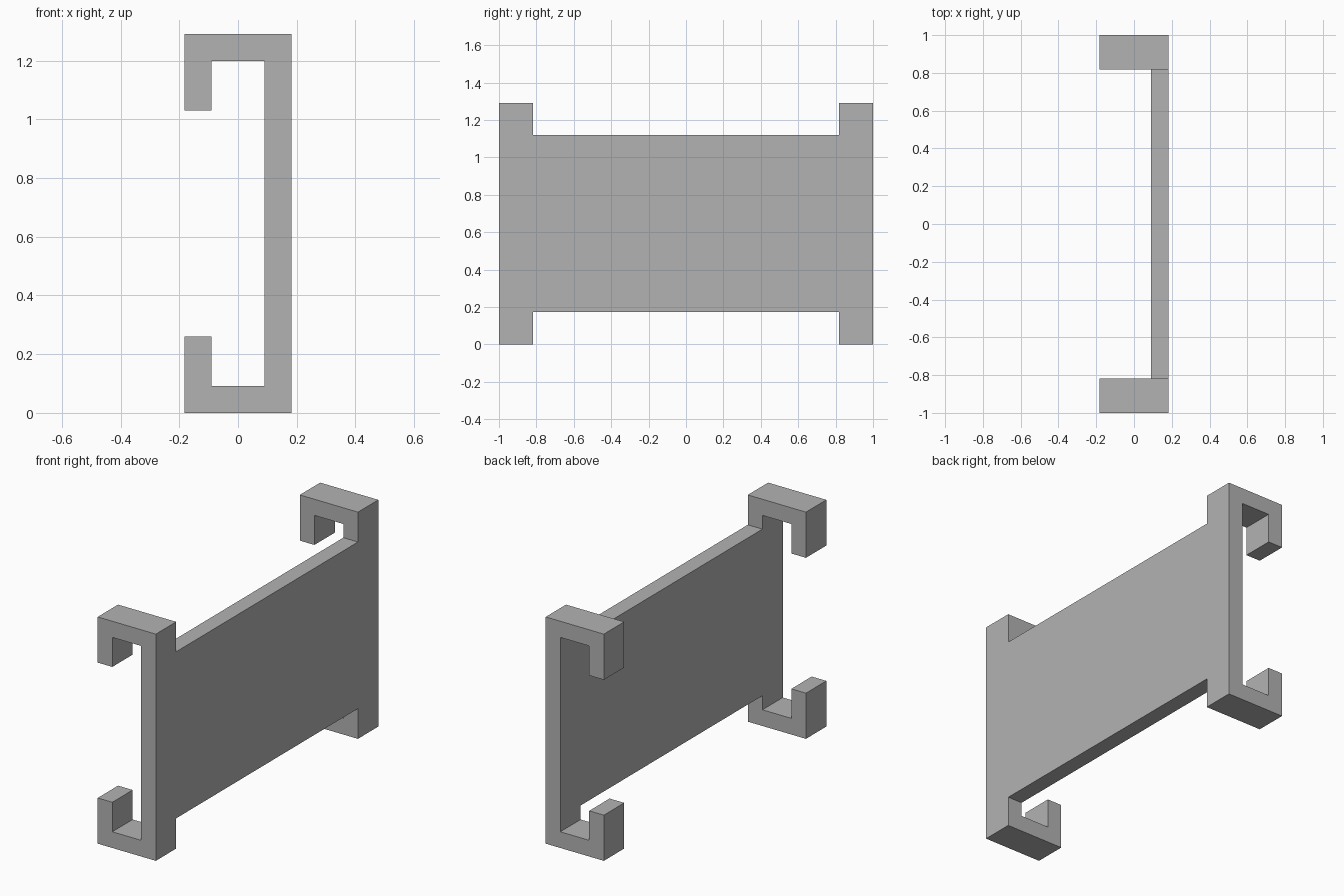
import bpy
import bmesh

cube = bpy.data.objects.get("Cube")
if cube:
    bpy.data.objects.remove(cube, do_unlink=True)

# Overall sizes
HALF_X, HALF_Y, HEIGHT = 0.183, 1.0, 1.29
WALL = 0.092
CLIP_IN = 0.817
LIP = 0.26
PANEL_LOW, PANEL_HIGH = 0.172, 1.12
INNER = HALF_X - WALL

grey = bpy.data.materials.new("plain grey")
grey.use_nodes = True
colour = (0.45, 0.45, 0.45, 1)
grey.diffuse_color = colour
grey.node_tree.nodes["Principled BSDF"].inputs["Base Color"].default_value = colour


def extrude_profile(name, profile, y0, y1):
    """Extrude an x-z outline along y into a solid part."""
    bm = bmesh.new()
    face = bm.faces.new([bm.verts.new((x, y0, z)) for x, z in profile])
    grown = bmesh.ops.extrude_face_region(bm, geom=[face])
    moved = [v for v in grown["geom"] if isinstance(v, bmesh.types.BMVert)]
    bmesh.ops.translate(bm, verts=moved, vec=(0, y1 - y0, 0))
    bmesh.ops.recalc_face_normals(bm, faces=bm.faces)
    mesh = bpy.data.meshes.new(name)
    bm.to_mesh(mesh)
    bm.free()
    mesh.materials.append(grey)
    obj = bpy.data.objects.new(name, mesh)
    bpy.context.collection.objects.link(obj)
    return obj


# C-shaped clip outline: lower half, then its mirror image
lower = [(HALF_X, 0), (-HALF_X, 0), (-HALF_X, LIP),
         (-INNER, LIP), (-INNER, WALL), (INNER, WALL)]
outline = lower + [(x, HEIGHT - z) for x, z in reversed(lower)]

# End clips
extrude_profile("front_clip", outline, -HALF_Y, -CLIP_IN)
extrude_profile("back_clip", outline, CLIP_IN, HALF_Y)

# Flat panel joining the clips
panel = [(INNER, PANEL_LOW), (HALF_X, PANEL_LOW),
         (HALF_X, PANEL_HIGH), (INNER, PANEL_HIGH)]
extrude_profile("side_panel", panel, -CLIP_IN, CLIP_IN)
